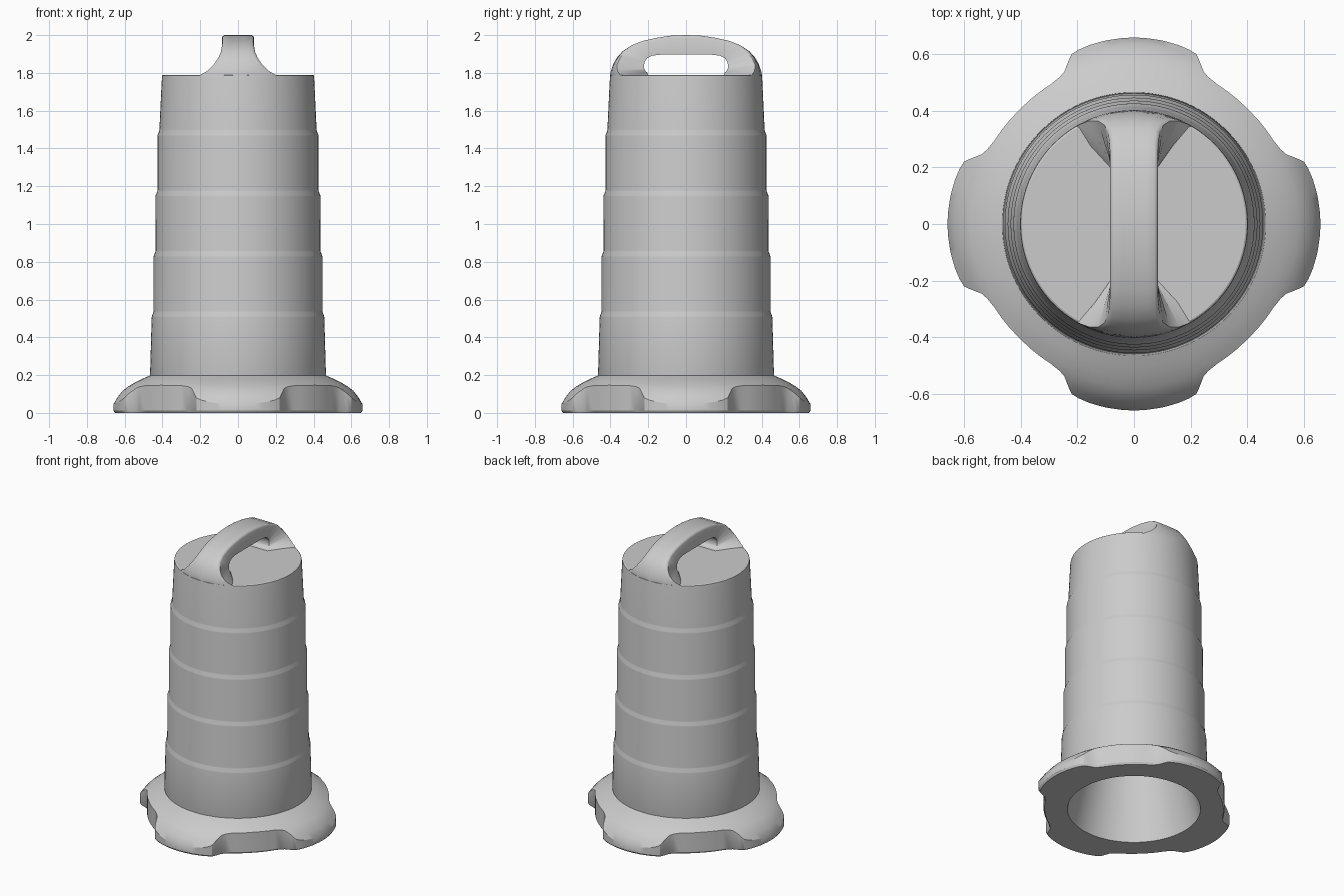
import bpy, bmesh, math
from mathutils import Vector

cube = bpy.data.objects.get("Cube")
if cube:
    bpy.data.objects.remove(cube, do_unlink=True)

gray = bpy.data.materials.new("light_gray")
gray.use_nodes = True
gray.diffuse_color = (0.6, 0.6, 0.6, 1)
gray.node_tree.nodes["Principled BSDF"].inputs["Base Color"].default_value = (0.6, 0.6, 0.6, 1)


def loft(name, rings, wrap=False, closed=True, caps=False, angle=32):
    """Skin a list of rings with quads; wrap joins the last ring to the first."""
    bm = bmesh.new()
    rows = [[bm.verts.new(p) for p in ring] for ring in rings]
    n = len(rows[0])
    for i in range(len(rows) if wrap else len(rows) - 1):
        a, b = rows[i], rows[(i + 1) % len(rows)]
        for j in range(n if closed else n - 1):
            k = (j + 1) % n
            bm.faces.new((a[j], a[k], b[k], b[j]))
    if caps:
        bm.faces.new(rows[0])
        bm.faces.new(rows[-1])
    bmesh.ops.recalc_face_normals(bm, faces=bm.faces)
    mesh = bpy.data.meshes.new(name)
    bm.to_mesh(mesh)
    bm.free()
    obj = bpy.data.objects.new(name, mesh)
    bpy.context.collection.objects.link(obj)
    mesh.materials.append(gray)
    bpy.ops.object.select_all(action="DESELECT")
    obj.select_set(True)
    bpy.context.view_layer.objects.active = obj
    bpy.ops.object.shade_smooth_by_angle(angle=math.radians(angle))
    return obj


def interp(keys, x):
    for (x0, y0), (x1, y1) in zip(keys, keys[1:]):
        if x <= x1:
            return y0 + (y1 - y0) * (x - x0) / (x1 - x0)
    return keys[-1][1]


def circle(r, z, n=96):
    return [(r * math.cos(math.tau * i / n), r * math.sin(math.tau * i / n), z) for i in range(n)]


# Drum body: hollow tapered shell with four stepped rings
profile = [(0.42, 0.0), (0.466, 0.19)]
for i in range(4):
    z = 0.505 + 0.32 * i
    r = 0.457 - 0.0103 * i
    profile += [(r, z), (r - 0.001, z + 0.008), (r - 0.009, z + 0.028), (r - 0.010, z + 0.036)]
profile += [(0.403, 1.775), (0.401, 1.786), (0.395, 1.79)]
inside = [(0.37, 1.76), (0.42, 0.0)]
loft("drum_body", [circle(r, z) for r, z in profile], caps=False)
loft("drum_lid", [circle(0.395, 1.79), circle(0.001, 1.79)], caps=True)
loft("inner_wall", [circle(r, z) for r, z in inside] + [circle(0.001, 1.76)])

# Base: domed skirt with four lobes and notches between them
dome = [(0.46, 0.2), (0.52, 0.175), (0.57, 0.148), (0.61, 0.118), (0.64, 0.08), (0.66, 0.045)]
lobe = [(0, 0.66), (8, 0.657), (14, 0.652), (17.5, 0.647), (20.2, 0.64),
        (24.6, 0.592), (27, 0.582), (31, 0.575), (45, 0.572)]
angles = [0, 4, 8, 11, 14, 17.5, 20.2, 22, 24.6, 27, 31, 35, 40]
half = angles + [45] + [90 - a for a in reversed(angles[1:])]
sections = []
for quarter in range(4):
    for a in half:
        edge = interp(lobe, min(a, 90 - a))
        t = math.radians(a + 90 * quarter)
        pts = [(0.42, 0), (0.42, 0.19)]
        for s in (0, 0.2, 0.4, 0.6, 0.75, 0.88, 1):
            r = 0.462 + (edge - 0.462) * s
            pts.append((r, interp(dome, r)))
        pts += [(edge, 0.012), (edge - 0.008, 0)]
        sections.append([(r * math.cos(t), r * math.sin(t), z) for r, z in pts])
loft("base", sections, wrap=True)

# Handle: arch whose feet flare out and merge with the drum wall
# station: outer y, outer z, inner y, inner z, outer half width, wall blend
stations = [
    (0.0, 2.0, 0.0, 1.897, 0.085, 0), (0.08, 1.997, 0.07, 1.897, 0.085, 0),
    (0.16, 1.985, 0.14, 1.896, 0.085, 0), (0.23, 1.969, 0.18, 1.891, 0.085, 0),
    (0.29, 1.945, 0.205, 1.878, 0.086, 0.1), (0.335, 1.915, 0.217, 1.862, 0.091, 0.3),
    (0.365, 1.882, 0.222, 1.845, 0.104, 0.6), (0.386, 1.845, 0.222, 1.826, 0.128, 0.85),
    (0.397, 1.812, 0.215, 1.81, 0.16, 1), (0.401, 1.795, 0.205, 1.801, 0.19, 1),
    (0.402, 1.78, 0.2, 1.785, 0.215, 1)]
rings = []
for side in (-1, 1):
    for yo, zo, yi, zi, w, k in (reversed(stations) if side < 0 else stations[1:]):
        inner = [Vector((s * 0.085, side * yi, zi)) for s in (1, -1)]
        outer = []
        for u in (-1, -0.95, -0.85, -0.5, 0, 0.5, 0.85, 0.95, 1):
            x = u * w
            sag = k * (0.4 - math.sqrt(0.16 - x * x))
            p = Vector((x, side * (yo - sag), zo))
            drop = (1 - k) * {1: 0.14, 0.95: 0.05}.get(abs(u), 0)
            outer.append(p.lerp(Vector((x, side * yi, zi)), drop))
        rings.append(outer + inner)
loft("handle", rings, caps=True, angle=40)
